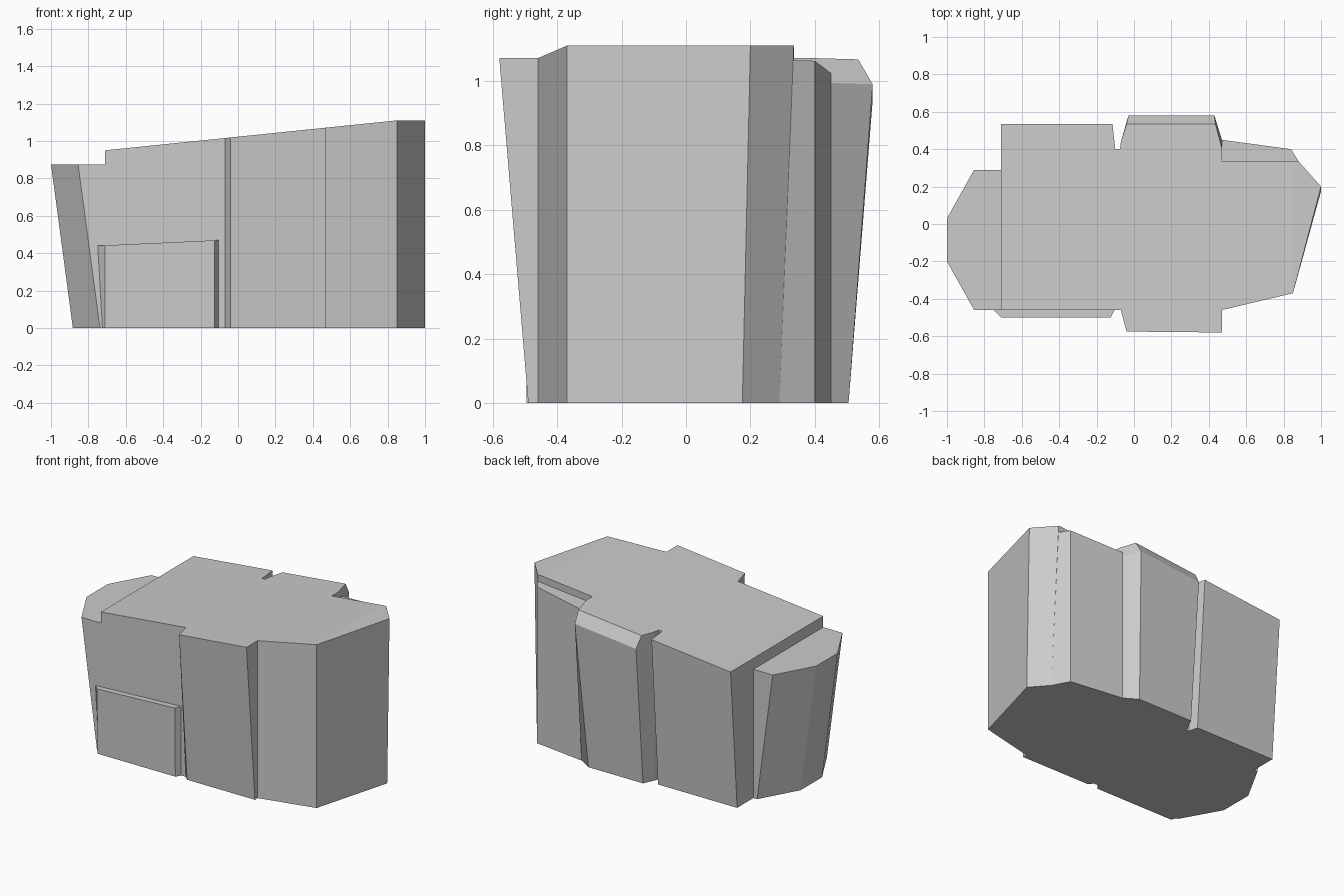
import bpy, bmesh

if "Cube" in bpy.data.objects:
    bpy.data.objects.remove(bpy.data.objects["Cube"])


def roof(x):
    return 0.95 + (min(x, 0.85) + 0.71) * 0.16 / 1.56


def loft(name, rings, split=None):
    """Skin a stack of equal-length rings of 3D points and cap both ends."""
    bm = bmesh.new()
    loops = [[bm.verts.new(p) for p in ring] for ring in rings]
    n = len(loops[0])
    for low, high in zip(loops, loops[1:]):
        for i in range(n):
            j = (i + 1) % n
            bm.faces.new((low[i], low[j], high[j], high[i]))
    bm.faces.new(loops[0][::-1])
    top = bm.faces.new(loops[-1])
    if split:
        bmesh.utils.face_split(top, loops[-1][split[0]], loops[-1][split[1]])
    bmesh.ops.recalc_face_normals(bm, faces=bm.faces)
    mesh = bpy.data.meshes.new(name)
    bm.to_mesh(mesh)
    bm.free()
    obj = bpy.data.objects.new(name, mesh)
    bpy.context.collection.objects.link(obj)
    return obj


def ground(points):
    return [(x, y, 0) for x, y in points]


def under_roof(points, drop=0.0):
    return [(x, y, roof(x) - drop) for x, y in points]


# Main body with the sloped roof, front bulge and angled right end
base = [(-.71, -.46), (-.07, -.46), (-.04, -.49), (.47, -.49), (.47, -.46),
        (.85, -.37), (1, .175), (.90, .29), (.85, .29), (.47, .29),
        (.47, .40), (-.10, .40), (-.115, .465), (-.71, .465)]
top = [(-.71, -.46), (-.07, -.46), (-.04, -.575), (.47, -.58), (.47, -.46),
       (.85, -.37), (1, .20), (.88, .335), (.85, .335), (.47, .335),
       (.47, .40), (-.10, .40), (-.115, .535), (-.71, .535)]
loft("main_body", [ground(base), under_roof(top)], split=(5, 8))

# Lower shelf on the back right
loft("back_right_shelf", [
    ground([(.47, .27), (.90, .27), (.90, .29), (.84, .40), (.47, .45)]),
    under_roof([(.47, .30), (.88, .30), (.88, .335), (.84, .40), (.47, .45)], .046)])

# Back bulge with chamfered top edge
loft("back_bulge", [
    ground([(.47, .40), (.47, .45), (.38, .505), (-.03, .505), (-.065, .43), (-.075, .40)]),
    under_roof([(.47, .40), (.47, .45), (.43, .58), (-.03, .58), (-.07, .44), (-.075, .40)], .077),
    under_roof([(.47, .40), (.47, .405), (.435, .535), (-.04, .535), (-.07, .44), (-.075, .40)])])

# Leaning left end block
nose = [(-.855, .29), (-1, .03), (-1, -.20), (-.855, -.46)]
loft("left_end_block", [
    ground([(-.71, -.46), (-.71, .29)] + [(x + .117, y) for x, y in nose]),
    [(x, y, .875) for x, y in [(-.71, -.46), (-.71, .29)] + nose]])

# Raised panel low on the front
panel_top = [(-.75, -.45), (-.75, -.46), (-.71, -.50), (-.125, -.50), (-.105, -.46), (-.105, -.45)]
loft("front_panel", [
    ground([(-.725, -.45), (-.725, -.46), (-.71, -.495), (-.125, -.495), (-.105, -.46), (-.105, -.45)]),
    [(x, y, .44 + .046 * (x + .75)) for x, y in panel_top]])
